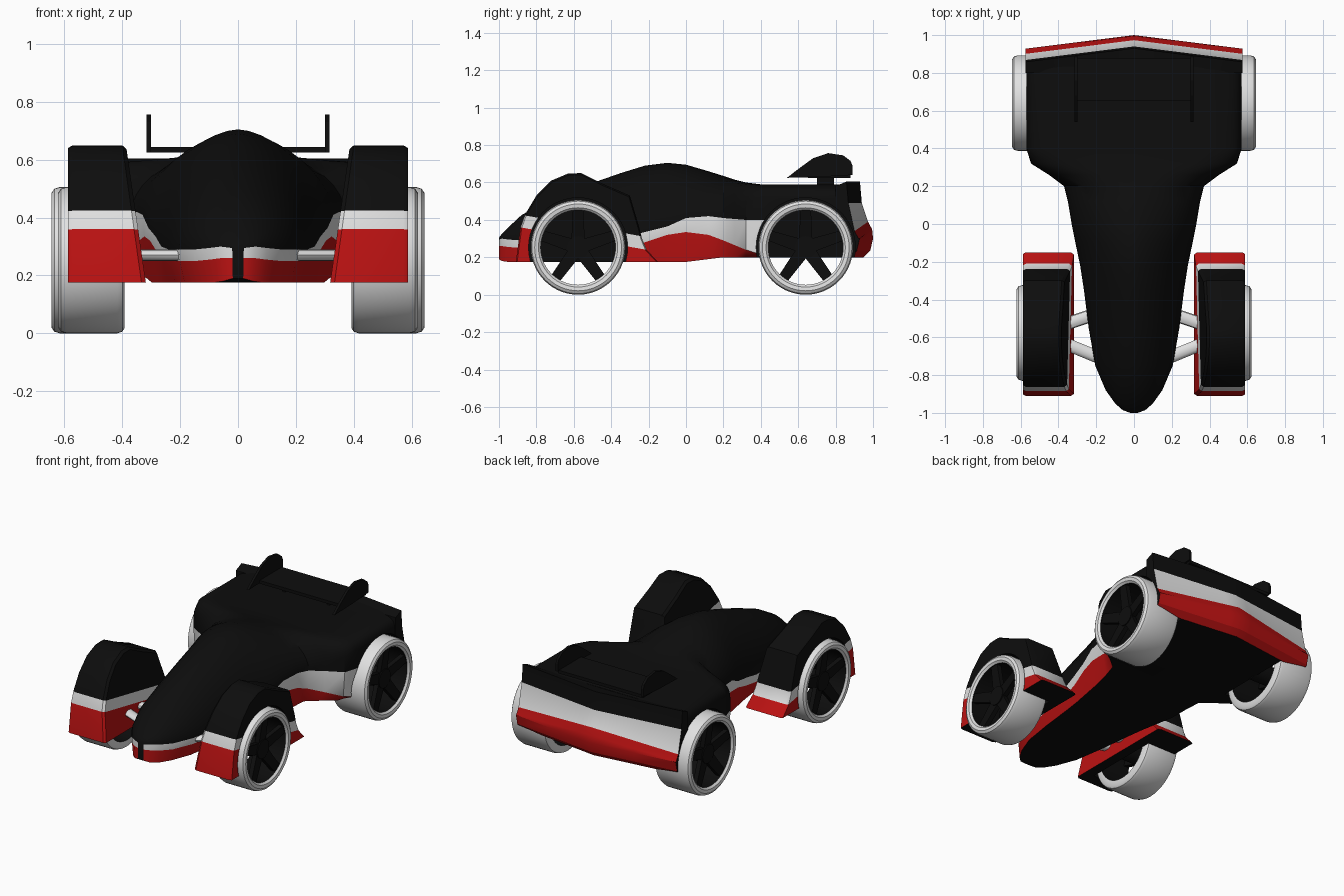
import bpy, bmesh
from math import sin, cos, pi, radians
from mathutils import Vector

if "Cube" in bpy.data.objects:
    bpy.data.objects.remove(bpy.data.objects["Cube"])


def material(name, color):
    m = bpy.data.materials.new(name)
    m.use_nodes = True
    m.diffuse_color = color
    m.node_tree.nodes["Principled BSDF"].inputs["Base Color"].default_value = color
    return m


MATS = [material("black", (0.004, 0.004, 0.004, 1)),
        material("red", (0.5, 0.006, 0.006, 1)),
        material("white", (0.75, 0.75, 0.75, 1))]
BLACK, RED, WHITE = range(3)


def add_object(name, bm):
    bmesh.ops.recalc_face_normals(bm, faces=bm.faces[:])
    mesh = bpy.data.meshes.new(name)
    bm.to_mesh(mesh)
    bm.free()
    for m in MATS:
        mesh.materials.append(m)
    ob = bpy.data.objects.new(name, mesh)
    bpy.context.collection.objects.link(ob)
    return ob


def loft(rings, mats, wrap=False):
    """Skin closed rings; mats gives one colour per ring segment."""
    bm = bmesh.new()
    vs = [[bm.verts.new(p) for p in ring] for ring in rings]
    n = len(vs[0])
    pairs = list(zip(vs, vs[1:])) + ([(vs[-1], vs[0])] if wrap else [])
    for a, b in pairs:
        for i in range(n):
            j = (i + 1) % n
            bm.faces.new((a[i], a[j], b[j], b[i])).material_index = mats[i]
    if not wrap:
        bm.faces.new(vs[0])
        bm.faces.new(vs[-1])
    return bm


def smooth(ob, angle=35):
    bpy.ops.object.select_all(action='DESELECT')
    ob.select_set(True)
    bpy.context.view_layer.objects.active = ob
    bpy.ops.object.shade_smooth_by_angle(angle=radians(angle))


def box(name, lo, hi, mat=BLACK):
    ring = lambda x: [(x, lo[1], lo[2]), (x, hi[1], lo[2]), (x, hi[1], hi[2]), (x, lo[1], hi[2])]
    return add_object(name, loft([ring(lo[0]), ring(hi[0])], [mat] * 4))


def disc(x0, x1, y, z, r, count=48):
    """Solid cylinder along x."""
    ring = lambda x: [(x, y + r * cos(2 * pi * i / count), z + r * sin(2 * pi * i / count))
                      for i in range(count)]
    return loft([ring(x0), ring(x1)], [BLACK] * count)


AXLE_Z, FRONT_Y, REAR_Y = 0.253, -0.577, 0.64


def cut_wheel_well(ob, side, y):
    cutter = add_object("wheel_well_cutter", disc(side * 0.385, side * 0.75, y, AXLE_Z, 0.265))
    cutter.hide_render = True
    mod = ob.modifiers.new("well", 'BOOLEAN')
    mod.operation, mod.solver, mod.object = 'DIFFERENCE', 'EXACT', cutter
    bpy.context.view_layer.objects.active = ob
    bpy.ops.object.modifier_apply(modifier=mod.name)
    bpy.data.objects.remove(cutter)


# Main body: y, half width, bottom, red top, white top, roof, squareness
SECTIONS = [
    (-1.0, .02, .19, .26, .295, .305, 2),
    (-.985, .06, .18, .26, .3, .325, 2),
    (-.95, .1, .175, .255, .295, .36, 2),
    (-.88, .15, .175, .25, .29, .425, 1.9),
    (-.75, .205, .175, .25, .29, .5, 1.8),
    (-.55, .24, .175, .25, .29, .58, 1.8),
    (-.35, .265, .175, .25, .3, .65, 1.8),
    (-.22, .285, .175, .28, .335, .69, 1.7),
    (-.1, .31, .175, .32, .365, .705, 1.7),
    (0, .33, .175, .335, .41, .695, 1.7),
    (.12, .35, .19, .32, .42, .66, 1.8),
    (.2, .37, .2, .29, .41, .635, 2),
    (.26, .45, .2, .265, .405, .615, 3),
    (.32, .545, .2, .24, .4, .6, 5),
    (.4, .57, .2, .215, .4, .59, 8),
    (.84, .57, .2, .215, .4, .59, 8)]
DOME = 10


def body_ring(y, w, bottom, red, white, top, power):
    half = [(0, bottom), (w * 0.9, bottom), (w * 0.98, red), (w, white)]
    for k in range(1, DOME):
        a = pi / 2 * k / DOME
        half.append((w * cos(a) ** (2 / power), white + (top - white) * sin(a) ** (2 / power)))
    half.append((0, top))
    return [(x, y, z) for x, z in half] + [(-x, y, z) for x, z in half[-2:0:-1]]


half_mats = [BLACK, RED, WHITE] + [BLACK] * DOME
body = add_object("body", loft([body_ring(*s) for s in SECTIONS], half_mats + half_mats[::-1]))

# Tail: banded profile swept across in a shallow arrow shape
TAIL = [(.8, .58), (.93, .605), (.94, .49), (.973, .39), (.995, .35), (1.0, .3),
        (.985, .235), (.95, .2), (.8, .2)]
TAIL_MATS = [BLACK, BLACK, WHITE, RED, RED, RED, RED, BLACK, BLACK]


def tail_ring(x):
    t = abs(x) / 0.575
    return [(x, y - (0.072 * t if y > 0.9 else 0), z - (0.05 * t if i in (3, 4) else 0))
            for i, (y, z) in enumerate(TAIL)]


tail = add_object("tail", loft([tail_ring(x) for x in (-.575, -.3, -.08, 0, .08, .3, .575)], TAIL_MATS))

# Front fender side profile
FENDER = [(-.91, .175), (-.885, .36), (-.86, .43), (-.8, .53), (-.72, .61), (-.63, .648),
          (-.56, .65), (-.45, .595), (-.3, .53), (-.25, .36), (-.235, .3), (-.21, .24), (-.15, .175)]
SLOPE, RED_TOP, WHITE_TOP = 0.178, 0.36, 0.428


def fender_ring(side, outer, inset, scale):
    ring = []
    for y, z in FENDER:
        x = 0.587 - inset if outer else 0.385 - (0.65 - z) * 0.14 + inset
        ring.append((side * x, -0.55 + (y + 0.55) * scale, 0.175 + (z - 0.175) * scale))
    return ring


def fender(name, side):
    bm = loft([fender_ring(side, False, 0, 0.97), fender_ring(side, False, 0.015, 1),
               fender_ring(side, True, 0.015, 1), fender_ring(side, True, 0, 0.98)],
              [BLACK] * len(FENDER))
    # Split along the stripe lines, then colour each band
    for level in (RED_TOP, WHITE_TOP):
        bmesh.ops.bisect_plane(bm, geom=bm.verts[:] + bm.edges[:] + bm.faces[:],
                               plane_co=(0, -0.885, level), plane_no=Vector((0, SLOPE, 1)).normalized())
    bmesh.ops.recalc_face_normals(bm, faces=bm.faces[:])
    bm.normal_update()
    for f in bm.faces:
        c = f.calc_center_median()
        d = c.z + SLOPE * (c.y + 0.885)
        f.material_index = RED if d < RED_TOP else WHITE if d < WHITE_TOP else BLACK
        if f.normal.z < -0.9:
            f.material_index = BLACK
    ob = add_object(name, bm)
    cut_wheel_well(ob, side, FRONT_Y)
    smooth(ob)


# Wheels: lathed tyre with dark barrel, hub and five spokes
def wheel(name, side, y, x1, steps=56):
    x0 = 0.392
    profile = [(x0, .2), (x0, .235), (x0 + .008, .247), (x0 + .025, .253), (x1 - .03, .253),
               (x1 - .01, .247), (x1, .232), (x1 - .003, .212), (x1 - .015, .2)]
    rings = []
    for i in range(steps):
        a = 2 * pi * i / steps
        rings.append([(side * x, y + r * cos(a), AXLE_Z + r * sin(a)) for x, r in profile])
    smooth(add_object(name + "_tyre", loft(rings, [WHITE] * 8 + [BLACK], wrap=True)))
    smooth(add_object(name + "_hub", disc(side * 0.375, side * (x1 - 0.035), y, AXLE_Z, 0.06, 24)))
    for k in range(5):
        a = pi / 2 + 2 * pi * k / 5
        out, across = Vector((0, cos(a), sin(a))), Vector((0, -sin(a), cos(a)))
        ends = []
        for r, w, face in ((0.03, 0.036, x1 - 0.045), (0.203, 0.028, x1 - 0.02)):
            c = Vector((0, y, AXLE_Z)) + out * r
            ends.append([c + across * s * w + Vector((side * x, 0, 0))
                         for s, x in ((-1, face - .03), (1, face - .03), (1, face), (-1, face))])
        add_object(f"{name}_spoke_{k + 1}", loft(ends, [BLACK] * 4))


# Suspension arm: flattened white tube
def arm(name, start, end):
    rings = [[(p[0], p[1] + 0.036 * cos(pi * i / 6), 0.27 + 0.02 * sin(pi * i / 6))
              for i in range(12)] for p in (start, end)]
    smooth(add_object(name, loft(rings, [WHITE] * 12)))


# Rear wing end plate profile
FIN = [(.54, .625), (.6, .672), (.68, .73), (.76, .757), (.84, .745), (.88, .715),
       (.89, .69), (.89, .64), (.72, .63)]

for side, word in ((1, "left"), (-1, "right")):
    cut_wheel_well(body, side, REAR_Y)
    cut_wheel_well(tail, side, REAR_Y)
    fender(word + "_front_fender", side)
    wheel(word + "_front_wheel", side, FRONT_Y, 0.622)
    wheel(word + "_rear_wheel", side, REAR_Y, 0.645)
    arm(word + "_front_arm", (side * .19, -.705), (side * .42, -.61))
    arm(word + "_rear_arm", (side * .2, -.475), (side * .42, -.55))
    fin_rings = [[(side * x, y, z) for y, z in FIN] for x in (.3, .316)]
    add_object(word + "_wing_end_plate", loft(fin_rings, [BLACK] * len(FIN)))
    box(word + "_wing_support", (side * .16 - .01, .7, .57), (side * .16 + .01, .79, .63))

box("rear_wing", (-.305, .65, .625), (.305, .88, .645))
smooth(body, 40)
smooth(tail, 30)
